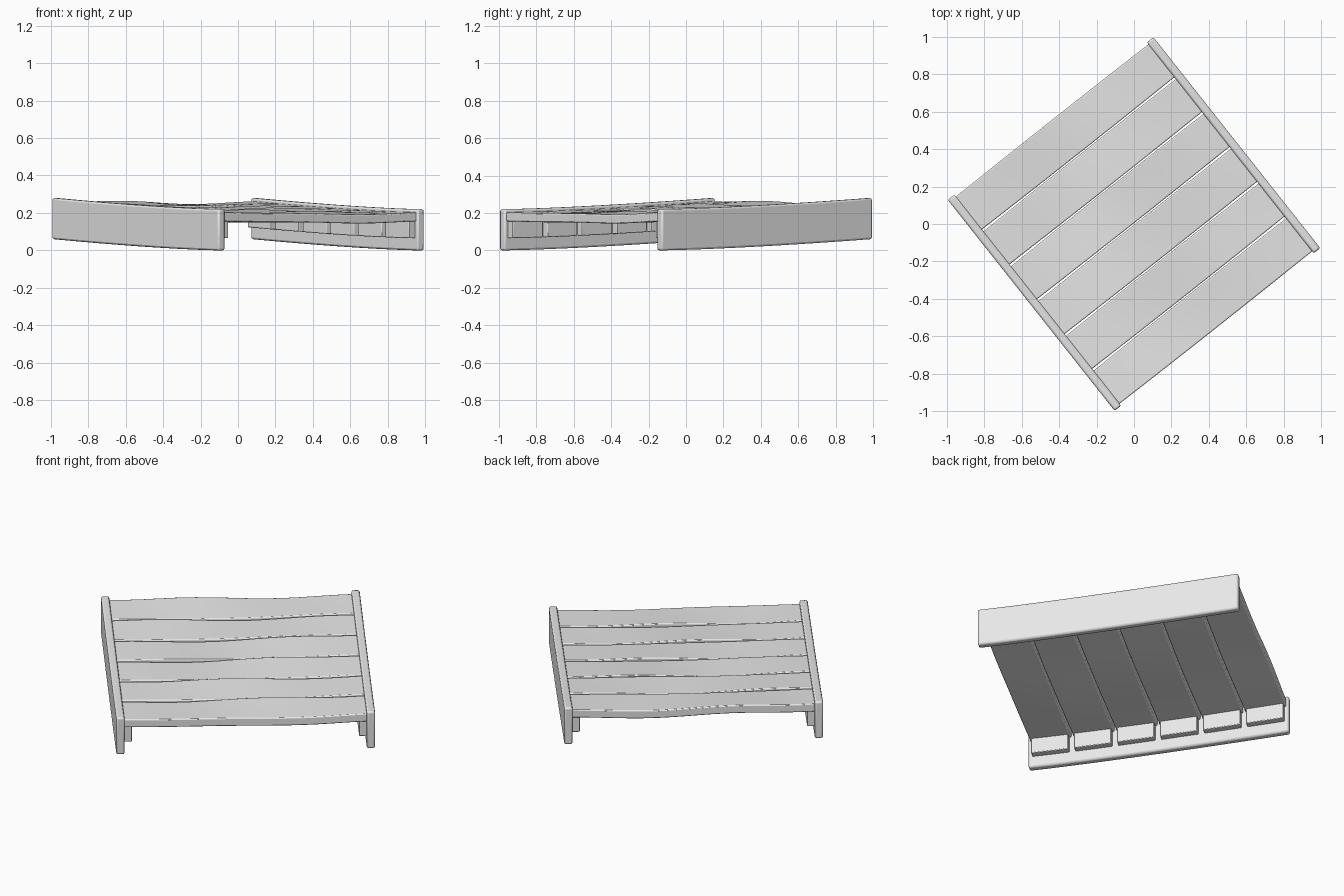
import bpy, bmesh, math, random
from mathutils import Matrix, Vector

random.seed(4)
if "Cube" in bpy.data.objects:
    bpy.data.objects.remove(bpy.data.objects["Cube"])

grey = bpy.data.materials.new("plain_grey")
grey.use_nodes = True
grey.diffuse_color = (0.8, 0.8, 0.8, 1)
grey.node_tree.nodes["Principled BSDF"].inputs["Base Color"].default_value = (0.8, 0.8, 0.8, 1)

TURN = Matrix.Rotation(math.radians(38.35), 4, "Z")
HALF_LENGTH, HALF_WIDTH = 0.718, 0.70
RAIL = 0.045
INNER = HALF_WIDTH - RAIL


def lift(v):
    """The whole walkway climbs gently along its rails."""
    t = max(0, (v + HALF_LENGTH) / (2 * HALF_LENGTH))
    return 0.06 * t ** 1.4


def board(name, low, high, cuts, bevel, warp=None):
    """A box cut into segments, warped, lifted and turned into place."""
    low, high = Vector(low), Vector(high)
    bm = bmesh.new()
    bmesh.ops.create_cube(bm, size=1)
    for vert in bm.verts:
        for i in range(3):
            vert.co[i] = low[i] + (vert.co[i] + 0.5) * (high[i] - low[i])
    for axis, count in enumerate(cuts):
        normal = Vector((axis == 0, axis == 1, 0))
        for k in range(1, count):
            bmesh.ops.bisect_plane(bm, geom=bm.verts[:] + bm.edges[:] + bm.faces[:],
                                   plane_co=low.lerp(high, k / count), plane_no=normal)
    for vert in bm.verts:
        if warp:
            vert.co += warp(vert.co.copy())
        vert.co.z += lift(vert.co.y)
    bm.transform(TURN)
    mesh = bpy.data.meshes.new(name)
    bm.to_mesh(mesh)
    bm.free()
    mesh.materials.append(grey)
    obj = bpy.data.objects.new(name, mesh)
    bpy.context.collection.objects.link(obj)
    mod = obj.modifiers.new("worn_edges", "BEVEL")
    mod.width, mod.segments, mod.limit_method = bevel, 2, "ANGLE"
    bpy.ops.object.select_all(action="DESELECT")
    obj.select_set(True)
    bpy.context.view_layer.objects.active = obj
    bpy.ops.object.shade_smooth_by_angle()


# Side rails
for name, side in (("left_rail", 1), ("right_rail", -1)):
    a, b = sorted((side * INNER, side * HALF_WIDTH))
    board(name, (a, -HALF_LENGTH, 0), (b, HALF_LENGTH, 0.22), (1, 14), 0.01)

# Slats with a slight sag and uneven edges, and a support block under each end
COUNT, PITCH = 6, 0.237
for n in range(COUNT):
    mid = (n - (COUNT - 1) / 2) * PITCH
    half = 0.112
    phase, twist = random.uniform(0, 6), random.uniform(-1, 1)

    def warp(co):
        s = co.x / INNER
        edge = (co.y - mid) / half
        fade = 1 - s * s
        sag = -0.008 * fade + 0.005 * fade * math.sin(4 * s + phase)
        roll = 0.007 * edge * fade * math.sin(3 * s + phase + twist)
        bow = 0.003 * edge * fade
        return Vector((0, bow, sag + roll))

    board(f"slat_{n + 1}", (-INNER - 0.005, mid - half, 0.155),
          (INNER + 0.005, mid + half, 0.203), (14, 4), 0.006, warp)
    for name, side in (("left", 1), ("right", -1)):
        a, b = sorted((side * (INNER - 0.04), side * (INNER + 0.005)))
        board(f"{name}_support_block_{n + 1}", (a, mid - 0.102, 0.065),
              (b, mid + 0.102, 0.16), (1, 2), 0.004)
